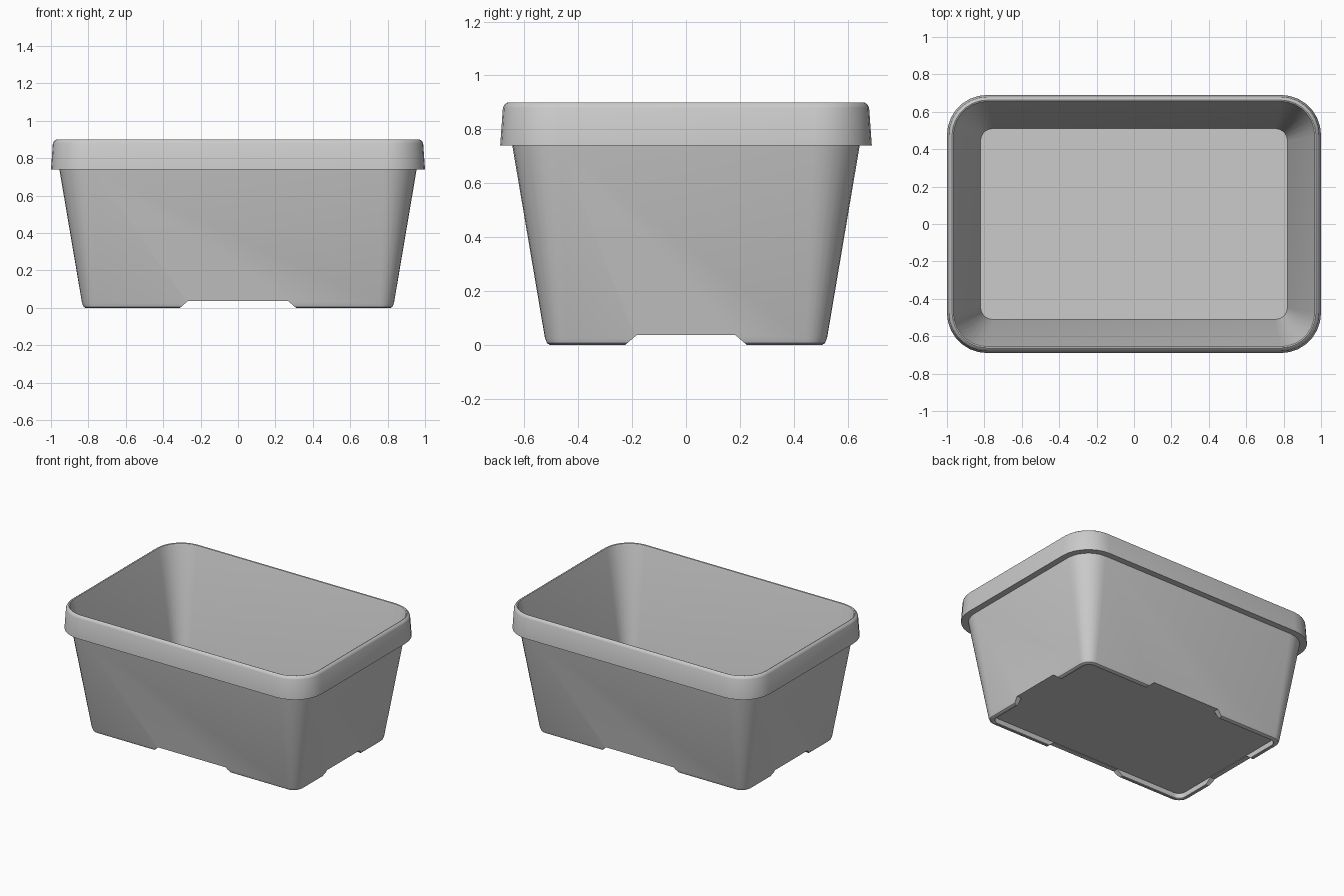
import bpy, bmesh
from math import sin, cos, pi, radians

if "Cube" in bpy.data.objects:
    bpy.data.objects.remove(bpy.data.objects["Cube"])

SEG = 7      # segments per rounded corner
DIFF = 0.31  # half length minus half depth


def rounded_rect(bm, hx, r, z):
    hy = hx - DIFF
    ring = []
    for q, (sx, sy) in enumerate([(1, 1), (-1, 1), (-1, -1), (1, -1)]):
        for i in range(SEG + 1):
            a = (q + i / SEG) * pi / 2
            ring.append(bm.verts.new((sx * (hx - r) + r * cos(a),
                                      sy * (hy - r) + r * sin(a), z)))
    return ring


def make_object(name, bm):
    bmesh.ops.recalc_face_normals(bm, faces=bm.faces[:])
    me = bpy.data.meshes.new(name)
    bm.to_mesh(me)
    bm.free()
    ob = bpy.data.objects.new(name, me)
    bpy.context.collection.objects.link(ob)
    return ob


# Tub: half length, corner radius, height, from underside over the rim to inner floor
profile = [
    (0.799, 0.050, 0.040), (0.797, 0.050, 0.003), (0.801, 0.053, 0.0),
    (0.816, 0.064, 0.0), (0.826, 0.072, 0.006), (0.834, 0.080, 0.026),
    (0.955, 0.175, 0.740), (1.000, 0.215, 0.740), (0.990, 0.205, 0.880),
    (0.985, 0.200, 0.891), (0.973, 0.190, 0.900), (0.966, 0.183, 0.897),
    (0.962, 0.180, 0.886), (0.820, 0.065, 0.056),
]
bm = bmesh.new()
rings = [rounded_rect(bm, *p) for p in profile]
for a, b in zip(rings, rings[1:]):
    n = len(a)
    for i in range(n):
        j = (i + 1) % n
        bm.faces.new((a[i], a[j], b[j], b[i]))
bm.faces.new(rings[0])
bm.faces.new(rings[-1])
tub = make_object("tub", bm)


# Sloped notches through the foot lip
def notch_cutter(name, bottom, top, along_x):
    slope = (bottom - top) / 0.037
    low = bottom + slope * 0.05
    section = [(-low, -0.05), (low, -0.05), (top, 0.037), (-top, 0.037)]
    bm = bmesh.new()
    ends = [[bm.verts.new((u, d, z) if along_x else (d, u, z)) for u, z in section]
            for d in (-1.2, 1.2)]
    for e in ends:
        bm.faces.new(e)
    for i in range(4):
        j = (i + 1) % 4
        bm.faces.new((ends[0][i], ends[0][j], ends[1][j], ends[1][i]))
    ob = make_object(name, bm)
    ob.hide_render = True
    return ob


bpy.context.view_layer.objects.active = tub
tub.select_set(True)
for cutter in (notch_cutter("long_side_notch", 0.31, 0.268, True),
               notch_cutter("short_side_notch", 0.225, 0.182, False)):
    mod = tub.modifiers.new("notch", 'BOOLEAN')
    mod.operation = 'DIFFERENCE'
    mod.solver = 'EXACT'
    mod.object = cutter
    bpy.ops.object.modifier_apply(modifier=mod.name)
    bpy.data.objects.remove(cutter)

bpy.ops.object.shade_smooth_by_angle(angle=radians(35))
